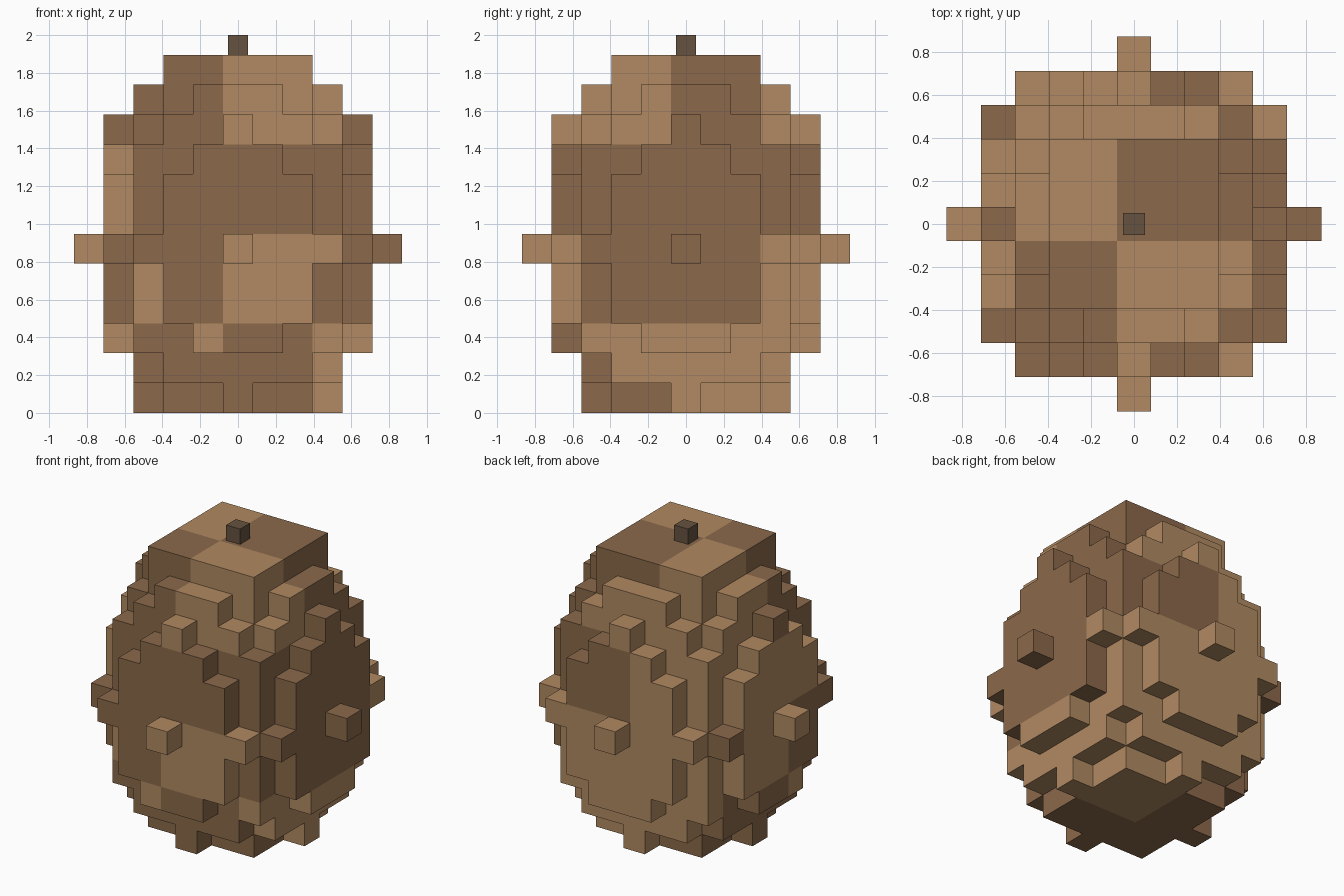
import bpy, bmesh
from mathutils import Vector

if "Cube" in bpy.data.objects:
    bpy.data.objects.remove(bpy.data.objects["Cube"])

CELL = 0.158          # edge length of one block
REACH = 5             # furthest block from the centre


def material(name, rgb):
    mat = bpy.data.materials.new(name)
    mat.diffuse_color = (*rgb, 1)
    mat.use_nodes = True
    mat.node_tree.nodes["Principled BSDF"].inputs["Base Color"].default_value = mat.diffuse_color
    return mat


dark = material("dark brown", (0.258, 0.141, 0.069))
light = material("light brown", (0.440, 0.254, 0.122))
stem_brown = material("stem brown", (0.133, 0.084, 0.051))

# Each layer is a 5x5 core plus panels on its four sides, at distance 3, 4, 5
# from the centre; the numbers are the half widths of those panels.
LAYERS = [(0,), (2,), (3, 1), (3, 2), (3, 2), (3, 3, 0),
          (3, 2), (3, 2), (3, 1), (2, 0), (1,), ()]

# Patchwork of 3x3x3 block patches: bottom to top, rows front to back,
# letters left to right (L = light, D = dark).
PATCHES = ["DLDD LDDL DDLL DLLL",
           "DDLL DLDD LLDD DLLL",
           "DDDD LDDD LLDD LLDD",
           "DDLL DDLL DLDD LLLL"]
PATCHES = [level.split() for level in PATCHES]


def filled(x, y, z):
    if not 0 <= z < len(LAYERS):
        return False
    far, near = max(abs(x), abs(y)), min(abs(x), abs(y))
    if far <= 2:
        return True
    panels = LAYERS[z]
    return far - 3 < len(panels) and near <= panels[far - 3]


def patch_colour(x, y, z):
    return int(PATCHES[z // 3][y // 3 + 2][x // 3 + 2] == "L")


def add_object(name, bm, mats):
    mesh = bpy.data.meshes.new(name)
    bm.to_mesh(mesh)
    bm.free()
    for mat in mats:
        mesh.materials.append(mat)
    obj = bpy.data.objects.new(name, mesh)
    bpy.context.collection.objects.link(obj)
    return obj


# Body: only the outward faces of the stacked blocks
bm = bmesh.new()
axes = [Vector(a) for a in ((1, 0, 0), (0, 1, 0), (0, 0, 1))]
span = range(-REACH, REACH + 1)
for z in range(len(LAYERS)):
    for x in span:
        for y in span:
            if not filled(x, y, z):
                continue
            centre = Vector((x, y, z + 0.5))
            for i in range(3):
                for sign in (1, -1):
                    n = axes[i] * sign
                    if filled(x + int(n.x), y + int(n.y), z + int(n.z)):
                        continue
                    u = axes[(i + 1) % 3] * 0.5
                    v = axes[(i + 2) % 3] * 0.5 * sign
                    mid = centre + n * 0.5
                    corners = (mid - u - v, mid + u - v, mid + u + v, mid - u + v)
                    face = bm.faces.new([bm.verts.new(c * CELL) for c in corners])
                    face.material_index = patch_colour(x, y, z)
bmesh.ops.remove_doubles(bm, verts=bm.verts, dist=0.001)
add_object("body", bm, [dark, light])

# Stem: small cube on top
top = len(LAYERS) * CELL
size = 2.0 - top
bm = bmesh.new()
bmesh.ops.create_cube(bm, size=size)
bmesh.ops.translate(bm, verts=bm.verts, vec=(0, 0, top + size / 2))
add_object("stem", bm, [stem_brown])
